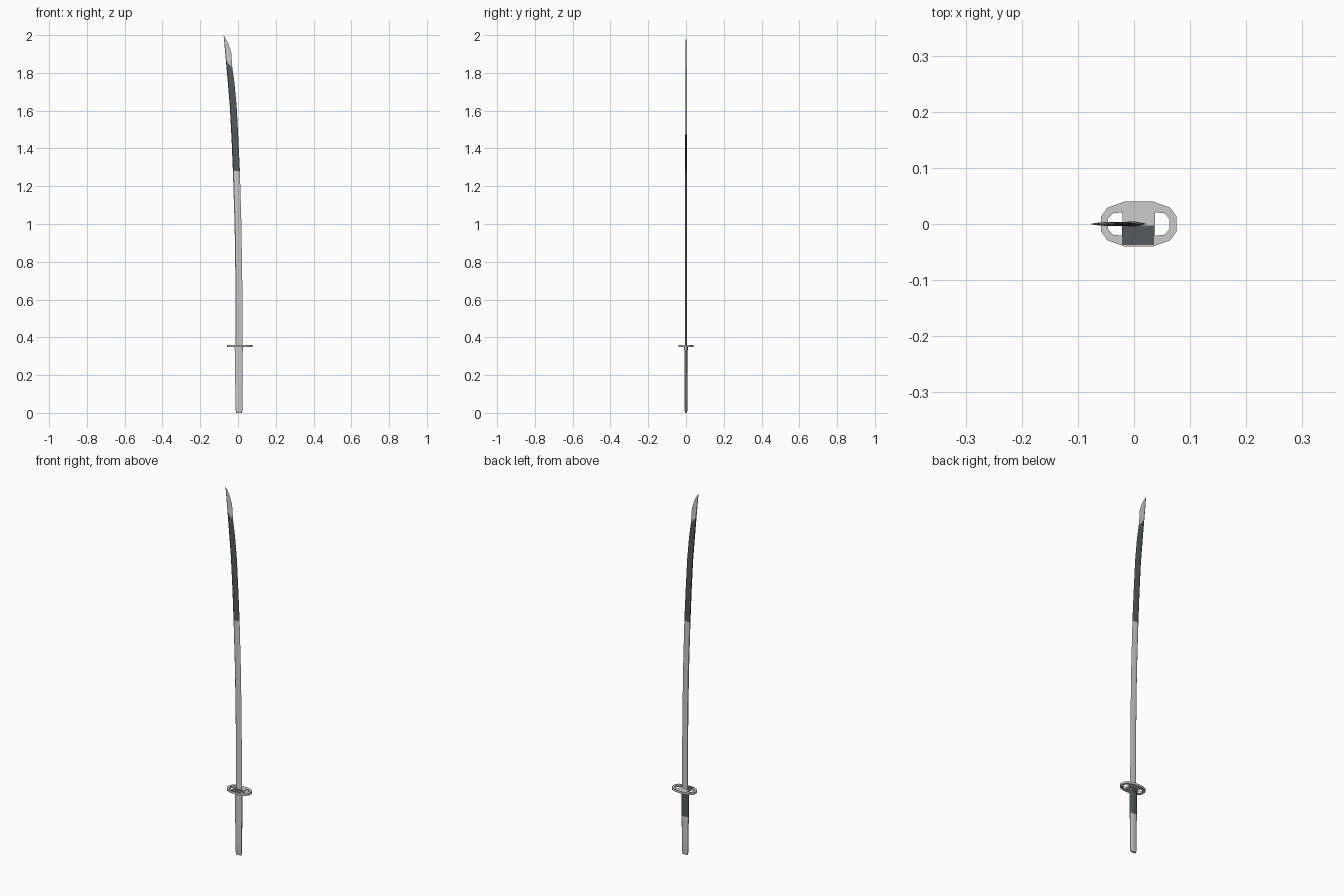
import bpy, bmesh, math

if "Cube" in bpy.data.objects:
    bpy.data.objects.remove(bpy.data.objects["Cube"])


def material(name, rgb):
    m = bpy.data.materials.new(name)
    m.diffuse_color = (*rgb, 1)
    m.use_nodes = True
    m.node_tree.nodes["Principled BSDF"].inputs["Base Color"].default_value = m.diffuse_color
    return m


LIGHT = material("light steel", (0.6, 0.6, 0.6))
DARK = material("dark slate", (0.085, 0.1, 0.11))


def loft(name, rings, rule=None):
    """Skin a list of closed rings, cap the ends, colour faces by a rule."""
    bm = bmesh.new()
    loops = [[bm.verts.new(p) for p in r] for r in rings]
    n = len(loops[0])
    for a, b in zip(loops, loops[1:]):
        for i in range(n):
            j = (i + 1) % n
            bm.faces.new((a[i], a[j], b[j], b[i]))
    bm.faces.new(loops[0][::-1])
    bm.faces.new(loops[-1])
    bmesh.ops.recalc_face_normals(bm, faces=bm.faces)
    for f in bm.faces:
        if rule and rule(f.calc_center_median()):
            f.material_index = 1
    me = bpy.data.meshes.new(name)
    bm.to_mesh(me)
    bm.free()
    me.materials.append(LIGHT)
    me.materials.append(DARK)
    ob = bpy.data.objects.new(name, me)
    bpy.context.collection.objects.link(ob)
    bpy.context.view_layer.objects.active = ob
    ob.select_set(True)
    bpy.ops.object.shade_smooth_by_angle(angle=math.radians(25))
    ob.select_set(False)
    return ob


# Blade: spine x, edge x, spine z, edge z, half thickness
stations = [
    (-0.013, 0.024, 0.35, 0.35, 0.0045),
    (-0.0135, 0.0225, 0.70, 0.70, 0.0045),
    (-0.018, 0.018, 1.00, 1.00, 0.0043),
    (-0.027, 0.010, 1.28, 1.28, 0.004),
    (-0.034, 0.002, 1.45, 1.45, 0.004),
    (-0.043, -0.007, 1.62, 1.62, 0.0038),
    (-0.053, -0.018, 1.74, 1.74, 0.0036),
    (-0.064, -0.030, 1.865, 1.825, 0.0035),
    (-0.069, -0.036, 1.92, 1.91, 0.003),
    (-0.073, -0.052, 1.965, 1.958, 0.002),
    (-0.0765, -0.0755, 2.0, 1.998, 0.0003),
]


def blade_ring(xs, xe, zs, ze, t):
    pts = [(0, 0), (0.08, -0.7), (0.4, -1), (1, 0), (0.4, 1), (0.08, 0.7)]
    return [(xs + u * (xe - xs), v * t, zs + u * (ze - zs)) for u, v in pts]


loft("blade", [blade_ring(*s) for s in stations], lambda c: 1.28 < c.z < 1.845)


# Handle and collar: oval sections
def oval(cx, rx, ry, z, n=16):
    ring = []
    for i in range(n):
        a = 2 * math.pi * (i + 0.5) / n
        c, s = math.cos(a), math.sin(a)
        ring.append((cx + rx * math.copysign(abs(c) ** 0.75, c),
                     ry * math.copysign(abs(s) ** 0.75, s), z))
    return ring


loft("handle", [oval(0.0055, 0.015, 0.005, 0.0), oval(0.0055, 0.0185, 0.007, 0.012),
                oval(0.005, 0.019, 0.0075, 0.1), oval(0.0045, 0.0205, 0.0085, 0.21),
                oval(0.004, 0.0215, 0.009, 0.335)],
     lambda c: c.y > 0 and c.z > 0.2)
loft("collar", [oval(0.004, 0.022, 0.0105, 0.332), oval(0.004, 0.022, 0.0105, 0.35)],
     lambda c: c.y > 0)

# Guard: twelve-sided plate with two side openings
CX = 0.0085
quarter = [(0.025, 0.04), (0.056, 0.029), (0.0675, 0.013)]
half = quarter + [(x, -y) for x, y in quarter[::-1]]
outer = half + [(-x, -y) for x, y in half]
hole = [(0.029, 0.021), (0.046, 0.019), (0.055, 0.009),
        (0.055, -0.009), (0.046, -0.019), (0.029, -0.021)]
cu = bpy.data.curves.new("guard_outline", 'CURVE')
cu.dimensions = '2D'
cu.fill_mode = 'BOTH'
cu.extrude = 0.0055
for pts in (outer, hole, [(-x, y) for x, y in hole]):
    sp = cu.splines.new('POLY')
    sp.points.add(len(pts) - 1)
    for p, (x, y) in zip(sp.points, pts):
        p.co = (x + CX, y, 0, 1)
    sp.use_cyclic_u = True
tmp = bpy.data.objects.new("guard_outline", cu)
bpy.context.collection.objects.link(tmp)
dg = bpy.context.evaluated_depsgraph_get()
me = bpy.data.meshes.new_from_object(tmp.evaluated_get(dg))
bpy.data.objects.remove(tmp)
me.materials.clear()
me.materials.append(LIGHT)
guard = bpy.data.objects.new("guard", me)
guard.location.z = 0.354
bpy.context.collection.objects.link(guard)


# Dark inlay on the front half of the guard's top
def rect(z):
    return [(-0.021, -0.037, z), (0.036, -0.037, z), (0.036, -0.003, z), (-0.021, -0.003, z)]


loft("guard_inlay", [rect(0.358), rect(0.3602)], lambda c: True)
